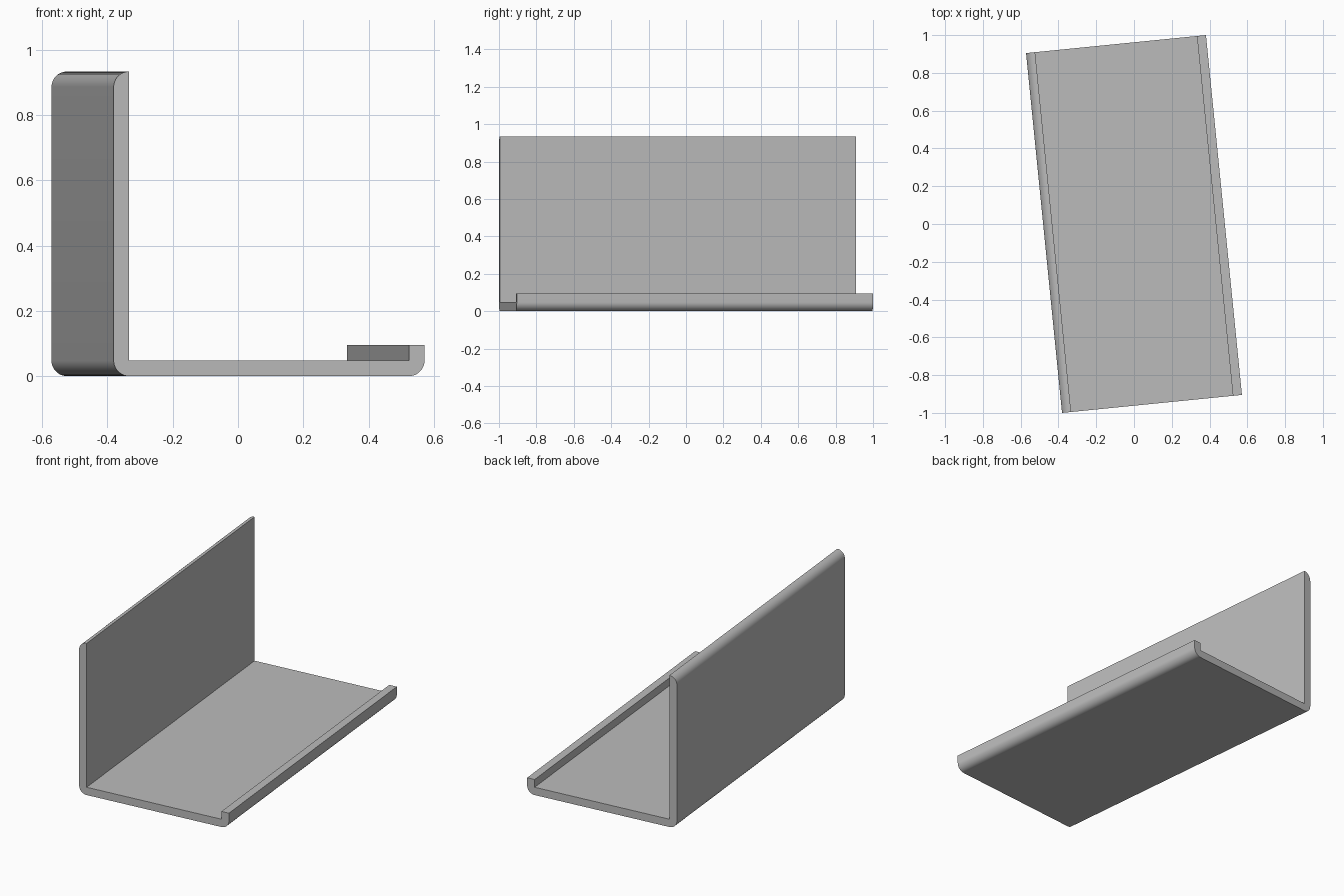
import bpy, bmesh, math
from mathutils import Matrix

cube = bpy.data.objects.get("Cube")
if cube:
    bpy.data.objects.remove(cube, do_unlink=True)

# Sheet thickness sets every other dimension
T = 0.04786
WIDTH, HEIGHT, LENGTH, LIP = 20 * T, 19.5 * T, 40 * T, 2 * T
TURN = math.atan(0.1)
STEPS = 12


def arc(cx, cz, start):
    """Quarter circle of radius T, counter-clockwise from start degrees."""
    angles = [math.radians(start + 90 * i / STEPS) for i in range(STEPS + 1)]
    return [(cx + T * math.cos(a), cz + T * math.sin(a)) for a in angles]


# Cross-section: tall wall, floor and short lip, rounded on the outside
profile = arc(T, HEIGHT - T, 90) + arc(T, T, 180) + arc(WIDTH - T, T, 270)
profile += [(WIDTH, LIP), (WIDTH - T, LIP), (WIDTH - T, T), (T, T)]

# Extrude the section along the tray
bm = bmesh.new()
section = bm.faces.new([bm.verts.new((x - WIDTH / 2, -LENGTH / 2, z)) for x, z in profile])
extruded = bmesh.ops.extrude_face_region(bm, geom=[section], use_keep_orig=True)
moved = [v for v in extruded["geom"] if isinstance(v, bmesh.types.BMVert)]
bmesh.ops.translate(bm, verts=moved, vec=(0, LENGTH, 0))
bmesh.ops.recalc_face_normals(bm, faces=bm.faces)
bm.transform(Matrix.Rotation(TURN, 4, "Z"))

mesh = bpy.data.meshes.new("angled_tray")
bm.to_mesh(mesh)
bm.free()
tray = bpy.data.objects.new("angled_tray", mesh)
bpy.context.collection.objects.link(tray)

# Plain grey material
grey = bpy.data.materials.new("plain_grey")
grey.use_nodes = True
colour = (0.5, 0.5, 0.5, 1)
grey.diffuse_color = colour
grey.node_tree.nodes["Principled BSDF"].inputs["Base Color"].default_value = colour
mesh.materials.append(grey)

# Smooth the rounded edges, keep the corners sharp
bpy.ops.object.select_all(action="DESELECT")
tray.select_set(True)
bpy.context.view_layer.objects.active = tray
bpy.ops.object.shade_smooth_by_angle(angle=math.radians(30))
